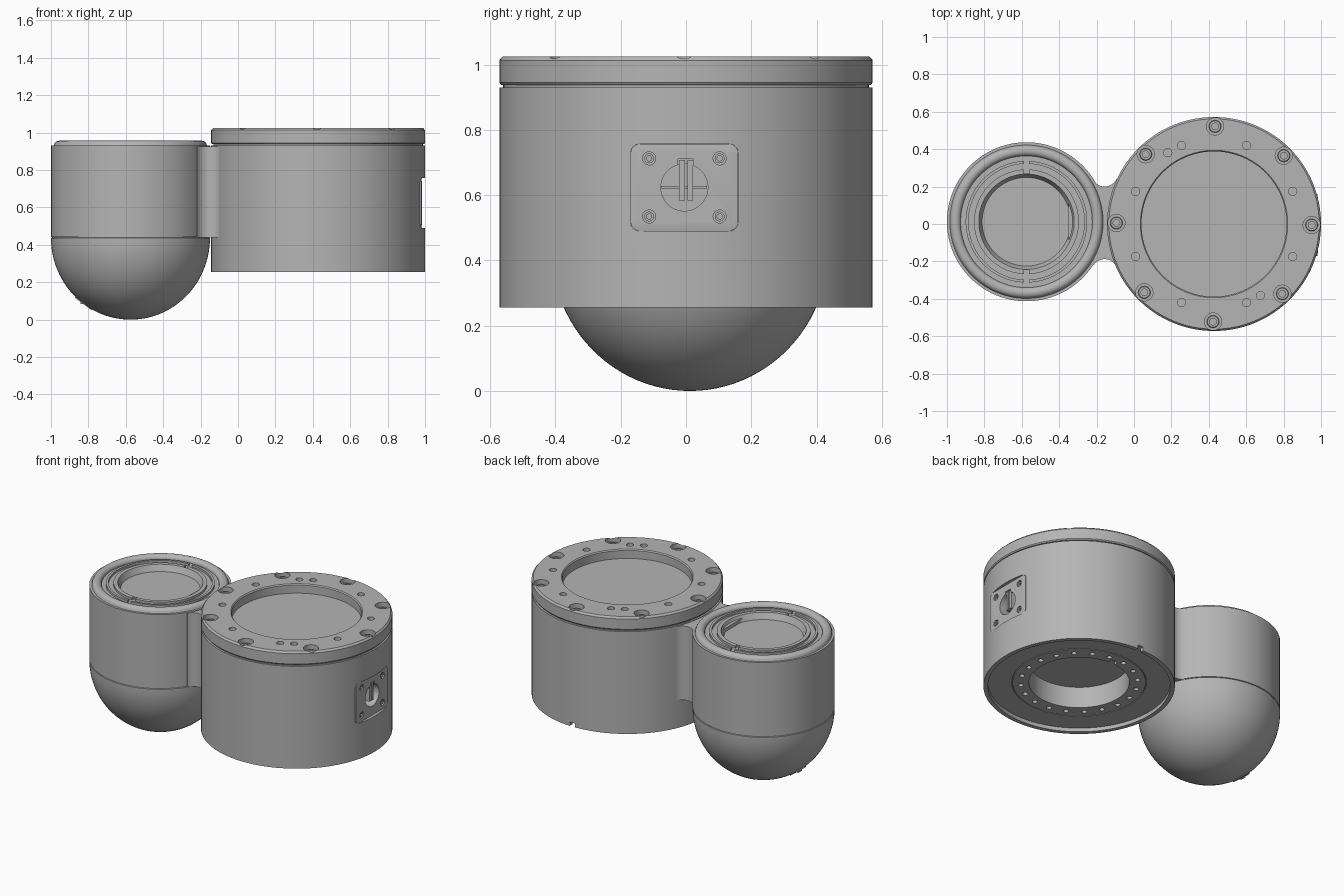
import bpy, bmesh
from math import sin, cos, pi, radians, atan2
from mathutils import Matrix, Vector

if "Cube" in bpy.data.objects:
    bpy.data.objects.remove(bpy.data.objects["Cube"], do_unlink=True)

grey = bpy.data.materials.new("plain grey")
grey.use_nodes = True
grey.diffuse_color = (0.46, 0.46, 0.46, 1)
grey.node_tree.nodes["Principled BSDF"].inputs["Base Color"].default_value = grey.diffuse_color

DRUM = Vector((0.428, 0, 0))
POD = Vector((-0.575, 0.012, 0))
DRUM_R, POD_R = 0.572, 0.425
SIDE = Matrix.Rotation(pi / 2, 4, 'Y')   # turns the lathe axis to +x


def lathe(bm, profile, mat=Matrix(), n=96):
    """Revolve an (r, z) profile that starts and ends on the axis."""
    rings = []
    for r, z in profile:
        count = n if r > 0 else 1
        rings.append([bm.verts.new(mat @ Vector((r * cos(2 * pi * k / n), r * sin(2 * pi * k / n), z)))
                      for k in range(count)])
    for a, b in zip(rings, rings[1:]):
        for k in range(n):
            j = (k + 1) % n
            loop = [a[k % len(a)], a[j % len(a)], b[j % len(b)], b[k % len(b)]]
            bm.faces.new(list(dict.fromkeys(loop)))


def cylinder(bm, r, z0, z1, mat=Matrix(), n=24):
    lathe(bm, [(0, z0), (r, z0), (r, z1), (0, z1)], mat, n)


def box(bm, centre, size, round_x=0):
    mat = Matrix.Translation(centre) @ Matrix.Diagonal((*size, 1))
    verts = bmesh.ops.create_cube(bm, size=1, matrix=mat)["verts"]
    if round_x:
        edges = {e for v in verts for e in v.link_edges
                 if abs((e.verts[0].co - e.verts[1].co).x) > 1e-4}
        bmesh.ops.bevel(bm, geom=list(edges), offset=round_x, segments=6, profile=0.5, affect='EDGES')


def finish(bm, name):
    bmesh.ops.recalc_face_normals(bm, faces=bm.faces)
    mesh = bpy.data.meshes.new(name)
    bm.to_mesh(mesh)
    bm.free()
    ob = bpy.data.objects.new(name, mesh)
    bpy.context.collection.objects.link(ob)
    mesh.materials.append(grey)
    return ob


def select(ob):
    bpy.ops.object.select_all(action='DESELECT')
    ob.select_set(True)
    bpy.context.view_layer.objects.active = ob


def smooth(ob):
    select(ob)
    bpy.ops.object.shade_smooth_by_angle(angle=radians(25))


def cut(ob, build):
    """Subtract the solids that build(bm) makes."""
    bm = bmesh.new()
    build(bm)
    cutter = finish(bm, "cutter")
    cutter.hide_render = True
    select(ob)
    mod = ob.modifiers.new("cut", 'BOOLEAN')
    mod.operation, mod.solver, mod.object = 'DIFFERENCE', 'EXACT', cutter
    bpy.ops.object.modifier_apply(modifier=mod.name)
    bpy.data.objects.remove(cutter, do_unlink=True)


def around(radius, degrees):
    a = radians(degrees)
    return Matrix.Translation(DRUM + Vector((radius * cos(a), radius * sin(a), 0)))


# Large drum with flange, seam groove and hollow underside
bm = bmesh.new()
lathe(bm, [(0, .965), (.388, .965), (.388, 1.018), (.394, 1.025), (.562, 1.025),
           (DRUM_R, 1.013), (DRUM_R, .945), (.567, .938), (.56, .938), (.56, .93),
           (DRUM_R, .93), (DRUM_R, .255), (.545, .255), (.545, .28), (.403, .28),
           (.403, .288), (.398, .288), (.398, .28), (.3, .28), (.3, .42), (0, .42)],
      Matrix.Translation(DRUM), 128)
drum = finish(bm, "large_drum")

bolts = [45 * k - 0.6 for k in range(8)]
pins = [22.5 + 45 * k for k in range(8)] + [123, -57]


def drum_holes(bm):
    for a in bolts:
        cylinder(bm, .046, .975, 1.06, around(.522, a), 32)
    for a in pins:
        cylinder(bm, .022, .99, 1.06, around(.455, a))
    for k in range(20):
        cylinder(bm, .016, .2, .31, around(.35, 18 * k + 9), 16)


def underside_slots(bm):
    box(bm, DRUM + Vector((0, .56, .255)), (.04, .08, .05))
    box(bm, DRUM + Vector((0, .3, .3)), (.05, .06, .16))


PORT = Vector((0, -.005, .6235))


def plate_pocket(bm):
    box(bm, PORT + Vector((1, 0, 0)), (.09, .331, .268), .03)


def port_bore(bm):
    cylinder(bm, .072, .88, 1.1, Matrix.Translation(PORT) @ SIDE, 48)


for step in (drum_holes, underside_slots, plate_pocket, port_bore):
    cut(drum, step)
smooth(drum)

# Socket screws sunk in the flange
bm = bmesh.new()
for a in bolts:
    lathe(bm, [(0, .982), (.018, .982), (.018, 1.002), (.03, 1.002), (.033, .998), (.033, .97), (0, .97)],
          around(.522, a), 24)
smooth(finish(bm, "flange_screws"))

# Side port plate
bm = bmesh.new()
box(bm, PORT + Vector((.967, 0, 0)), (.026, .33, .267), .03)
front = max(bm.faces, key=lambda f: f.calc_center_median().x)
bmesh.ops.inset_region(bm, faces=[front], thickness=.018, depth=.003)
plate = finish(bm, "port_plate")
corners = [(y, z) for y in (-.108, .108) for z in (-.089, .089)]


def plate_holes(bm):
    port_bore(bm)
    for y, z in corners:
        cylinder(bm, .02, .965, 1.1, Matrix.Translation(PORT + Vector((0, y, z))) @ SIDE)


def plate_keyway(bm):
    box(bm, PORT + Vector((.98, .003, .06)), (.1, .046, .054))


cut(plate, plate_holes)
cut(plate, plate_keyway)
smooth(plate)

# Plate screws and the split key in the bore
bm = bmesh.new()
for y, z in corners:
    lathe(bm, [(0, .969), (.008, .969), (.008, .978), (.015, .978), (.015, .96), (0, .96)],
          Matrix.Translation(PORT + Vector((0, y, z))) @ SIDE, 20)
smooth(finish(bm, "plate_screws"))
bm = bmesh.new()
for y in (-.007, .018):
    box(bm, PORT + Vector((.925, y, .022)), (.1, .018, .124))
box(bm, PORT + Vector((.905, 0, 0)), (.05, .14, .008))
finish(bm, "port_key")

# Small pod: ringed top, cylinder wall and dome
bm = bmesh.new()
rings = [(0, .905), (.237, .905), (.255, .945), (.28, .945), (.28, .93), (.31, .93),
         (.31, .945), (.325, .945), (.325, .93), (.352, .93)]
lip = [(.38 - .028 * cos(pi * k / 10), .933 + .024 * sin(pi * k / 10)) for k in range(11)]
wall = [(.41, .93), (POD_R, .93), (POD_R, .443), (.419, .441), (.419, .439)]
dome = [(POD_R * cos(pi * k / 48), .437 * (1 - sin(pi * k / 48))) for k in range(24)]
lathe(bm, rings + lip + wall + dome + [(0, 0)], Matrix.Translation(POD), 96)
pod = finish(bm, "small_pod")


def ring_slots(bm):
    for side in (-1, 1):
        box(bm, POD + Vector((0, side * .295, .955)), (.026, .076, .05))


cut(pod, ring_slots)
smooth(pod)

# Small boss and lug low on the dome
bm = bmesh.new()
out = Vector((-.59, 0, -.81)).normalized()
centre = POD + Vector((0, 0, .432))
tilt = out.to_track_quat('Z', 'Y').to_matrix().to_4x4()
cylinder(bm, .055, .38, .43, Matrix.Translation(centre) @ tilt, 32)
box(bm, POD + Vector((-.25, 0, .103)), (.034, .04, .04))
smooth(finish(bm, "dome_boss"))

# Neck with concave fillets tangent to both cylinders
bm = bmesh.new()
FILLET = .07
outline = []
for side in (1, -1):
    c = Vector((-.157, .006 + side * .264, 0))
    a0, a1 = [atan2(p.y - c.y, p.x - c.x) for p in (POD, DRUM)]
    if side > 0:
        arc = [a0 % (2 * pi) + (a1 % (2 * pi) - a0 % (2 * pi)) * k / 12 for k in range(13)]
    else:
        arc = [a1 + (a0 - a1) * k / 12 for k in range(13)]
    points = [(c.x + FILLET * cos(a), c.y + FILLET * sin(a)) for a in arc]
    inner = [(-.35, .15 * side), (.05, .15 * side)]
    if side < 0:
        inner.reverse()
    outline += [inner[0]] + points + [inner[1]]
base = bm.faces.new([bm.verts.new((x, y, .44)) for x, y in outline])
top = bmesh.ops.extrude_face_region(bm, geom=[base])["geom"]
bmesh.ops.translate(bm, vec=(0, 0, .487), verts=[v for v in top if isinstance(v, bmesh.types.BMVert)])
smooth(finish(bm, "neck"))
